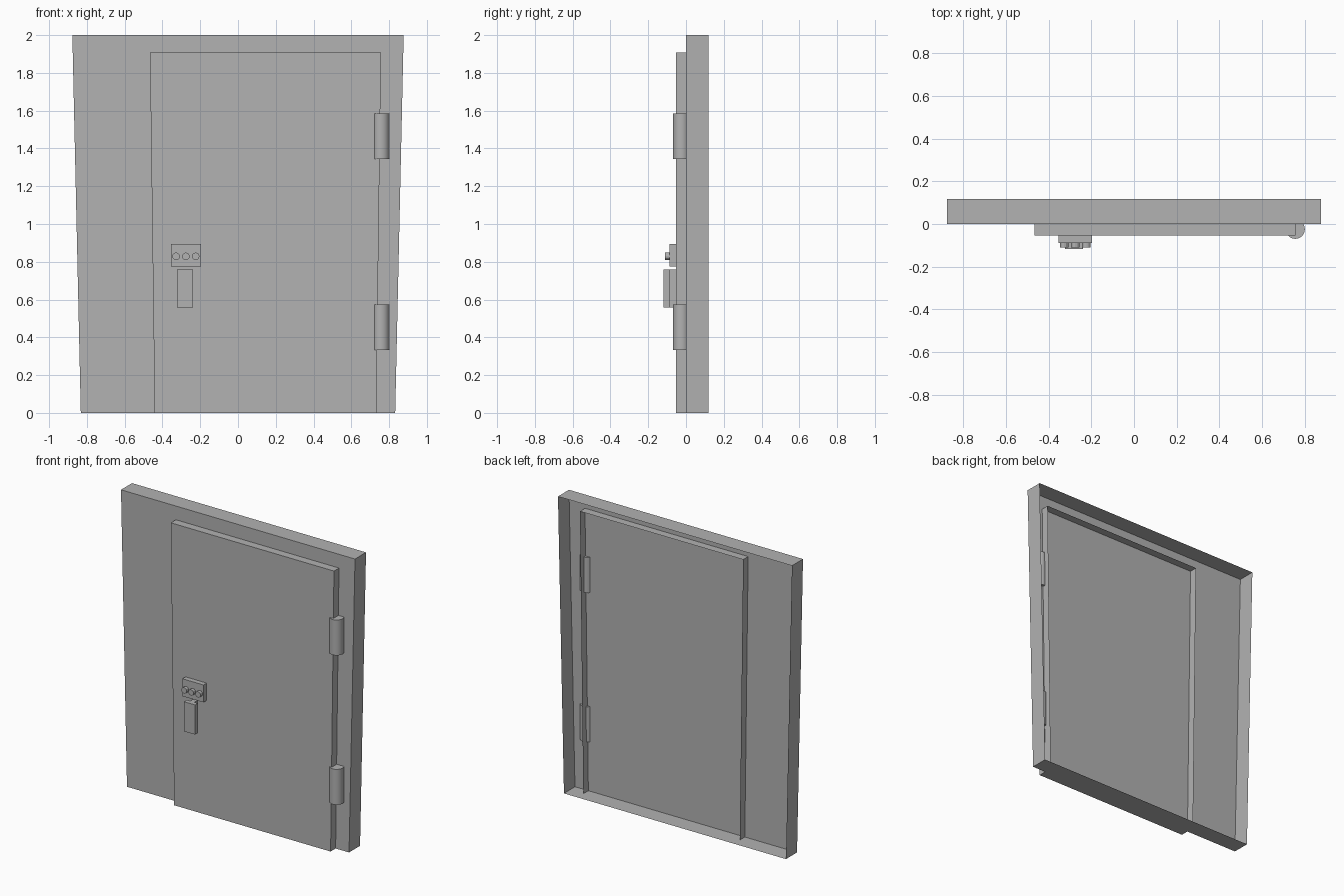
import bpy
import bmesh
import math
from mathutils import Matrix, Vector

cube = bpy.data.objects.get("Cube")
if cube:
    bpy.data.objects.remove(cube, do_unlink=True)

GREY = (0.445, 0.445, 0.445, 1.0)
metal = bpy.data.materials.new("plain_grey")
metal.use_nodes = True
metal.diffuse_color = GREY
metal.node_tree.nodes["Principled BSDF"].inputs["Base Color"].default_value = GREY
metal.node_tree.nodes["Principled BSDF"].inputs["Roughness"].default_value = 0.7


def finish(name, bm, smooth=False):
    mesh = bpy.data.meshes.new(name)
    bm.to_mesh(mesh)
    bm.free()
    mesh.materials.append(metal)
    obj = bpy.data.objects.new(name, mesh)
    bpy.context.collection.objects.link(obj)
    if smooth:
        bpy.ops.object.select_all(action="DESELECT")
        obj.select_set(True)
        bpy.context.view_layer.objects.active = obj
        bpy.ops.object.shade_smooth_by_angle(angle=math.radians(40))
    return obj


def box(name, x, y, z, bottom_scale=1.0, open_back=False):
    """Box from ranges; the bottom may be narrower and the back left open."""
    bm = bmesh.new()
    bmesh.ops.create_cube(bm, size=1)
    mid = (x[0] + x[1]) / 2
    for v in bm.verts:
        scale = bottom_scale if v.co.z < 0 else 1.0
        v.co = Vector((mid + v.co.x * (x[1] - x[0]) * scale,
                       y[v.co.y > 0], z[v.co.z > 0]))
    bm.normal_update()
    if open_back:
        back = [f for f in bm.faces if f.normal.y > 0.9]
        bmesh.ops.delete(bm, geom=back, context="FACES_ONLY")
    return finish(name, bm)


def cylinder(name, center, radius, length, sides, axis="Z", smooth=False):
    bm = bmesh.new()
    turn = Matrix.Rotation(math.pi / 2, 4, "X") if axis == "Y" else Matrix()
    bmesh.ops.create_cone(bm, cap_ends=True, segments=sides, radius1=radius,
                          radius2=radius, depth=length,
                          matrix=Matrix.Translation(center) @ turn)
    return finish(name, bm, smooth)


# Hollow wall panel and the hollow door passing through it
box("wall_panel", (-0.877, 0.877), (0, 0.118), (0, 2), 0.949, open_back=True)
box("door", (-0.466, 0.757), (-0.054, 0.054), (0, 1.907), 0.959, open_back=True)

# Barrel hinges
for label, height in (("lower", 0.453), ("upper", 1.465)):
    cylinder(label + "_hinge", (0.757, -0.025, height), 0.0445, 0.24, 32, smooth=True)

# Lock plate with three dials
box("lock_plate", (-0.355, -0.197), (-0.088, -0.03), (0.775, 0.893))
for i in range(3):
    cylinder(f"dial_{i + 1}", (-0.328 + i * 0.052, -0.094, 0.829),
             0.02, 0.032, 12, axis="Y")

# Handle grip on a narrow stem
box("handle_grip", (-0.323, -0.239), (-0.118, -0.088), (0.557, 0.758))
box("handle_stem", (-0.297, -0.265), (-0.088, -0.03), (0.557, 0.758))
